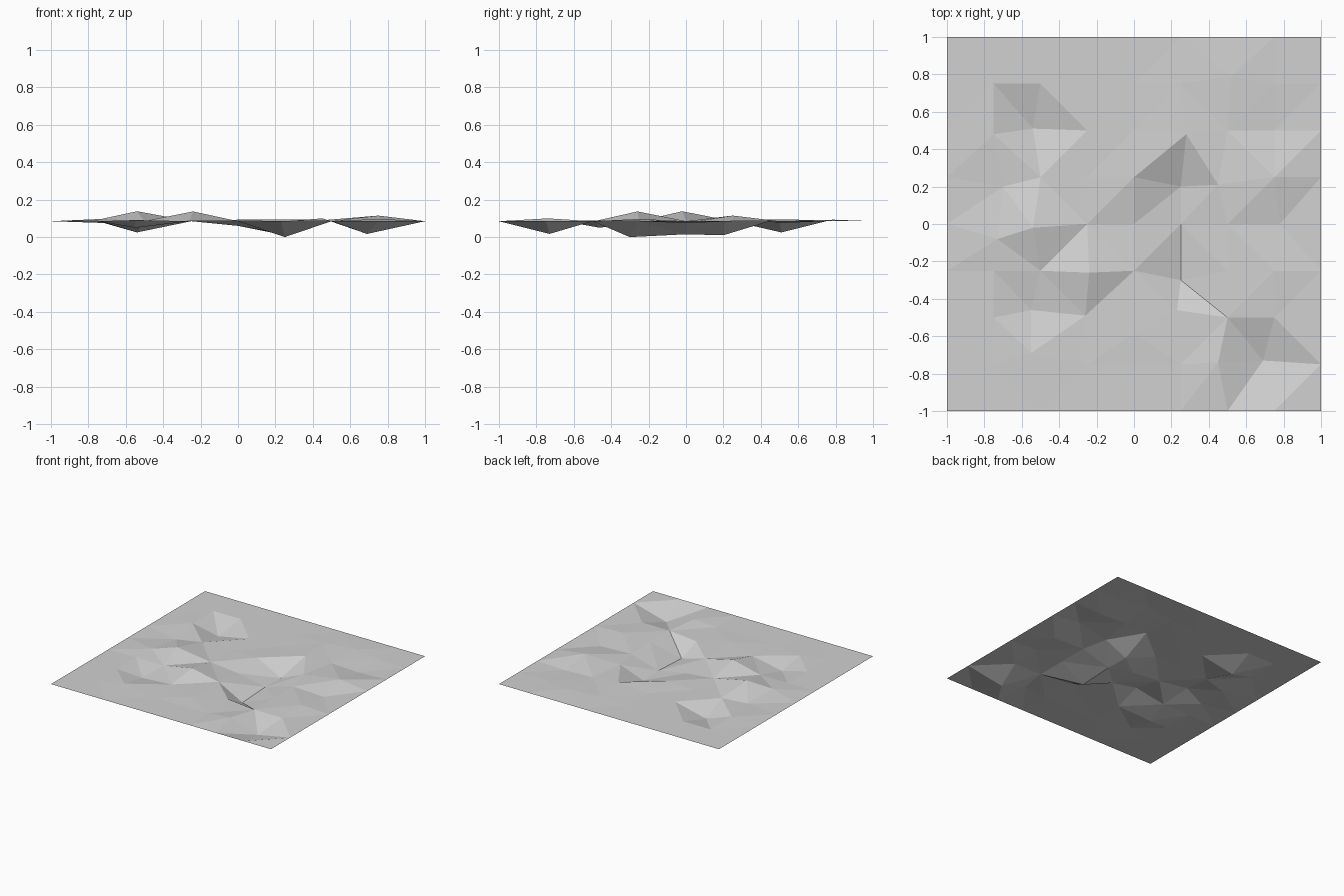
import bpy
import bmesh
from mathutils import Vector

cube = bpy.data.objects.get("Cube")
if cube:
    bpy.data.objects.remove(cube, do_unlink=True)

HALF = 4                 # cells from the centre to each edge
CELL = 1 / HALF
GROUND = 0.085           # level of the flat border

# Pits and bumps: column, row, then shift in x, y, z in hundredths of a unit
DENTS = [
    (-2, 2, -4, 1, -6), (3, -3, -6, 2, -6.8), (1, -1, 0, -5, -8.5),
    (1, 0, 0, 0, -7), (1, 1, 0, -5, -7.5), (0, 0, 0, 0, -2.5),
    (-2, -2, -5, 4, -3.5), (-3, 1, 5, -5, -1), (3, 0, 3, 0, -1),
    (3, 2, 0, 0, -1),
]
BUMPS = [
    (-2, 0, -4, -2, 5.3), (-1, -1, 1, -1, 5.2), (3, 1, 0, 0, 3),
    (-3, 0, 2, -8, 1.2), (2, -3, -5, 1, 1.5), (3, -1, 0, 0, 1.2),
    (1, 2, 3, -2, 1), (-2, -3, -5, 6, 0.6), (0, -2, 0, -9, 0.5),
    (-1, -2, -1, 1, 0), (1, -2, -2, 4, 0), (2, 1, -5, -4, 0.5),
    (2, 3, 2, 4, 0.8), (1, 3, 0, 0, 0.5), (0, 1, 0, 0, 0.8),
    (-3, 2, 0, -2, 0.4),
]
shifts = {(i, j): Vector(move) / 100 for i, j, *move in DENTS + BUMPS}

# Ground vertices on a regular grid, moved where the terrain is uneven
bm = bmesh.new()
span = range(-HALF, HALF + 1)
grid = {}
for i in span:
    for j in span:
        point = Vector((i * CELL, j * CELL, GROUND))
        grid[i, j] = bm.verts.new(point + shifts.get((i, j), Vector()))


def split_cell(a, b, c, d):
    """Fill a cell with two triangles along its shorter diagonal."""
    rising = (a.co - c.co).length
    falling = (b.co - d.co).length
    if rising <= falling + 0.002:
        triangles = ((a, b, c), (a, c, d))
    else:
        triangles = ((a, b, d), (b, c, d))
    for triangle in triangles:
        bm.faces.new(triangle)


for i in span[:-1]:
    for j in span[:-1]:
        split_cell(grid[i, j], grid[i + 1, j],
                   grid[i + 1, j + 1], grid[i, j + 1])

mesh = bpy.data.meshes.new("ground_sheet")
bm.to_mesh(mesh)
bm.free()

# Plain grey surface
grey = bpy.data.materials.new("light_grey")
grey.use_nodes = True
colour = (0.64, 0.64, 0.64, 1)
grey.diffuse_color = colour
shader = next(n for n in grey.node_tree.nodes if n.type == "BSDF_PRINCIPLED")
shader.inputs["Base Color"].default_value = colour
mesh.materials.append(grey)

ground = bpy.data.objects.new("ground_sheet", mesh)
bpy.context.collection.objects.link(ground)
